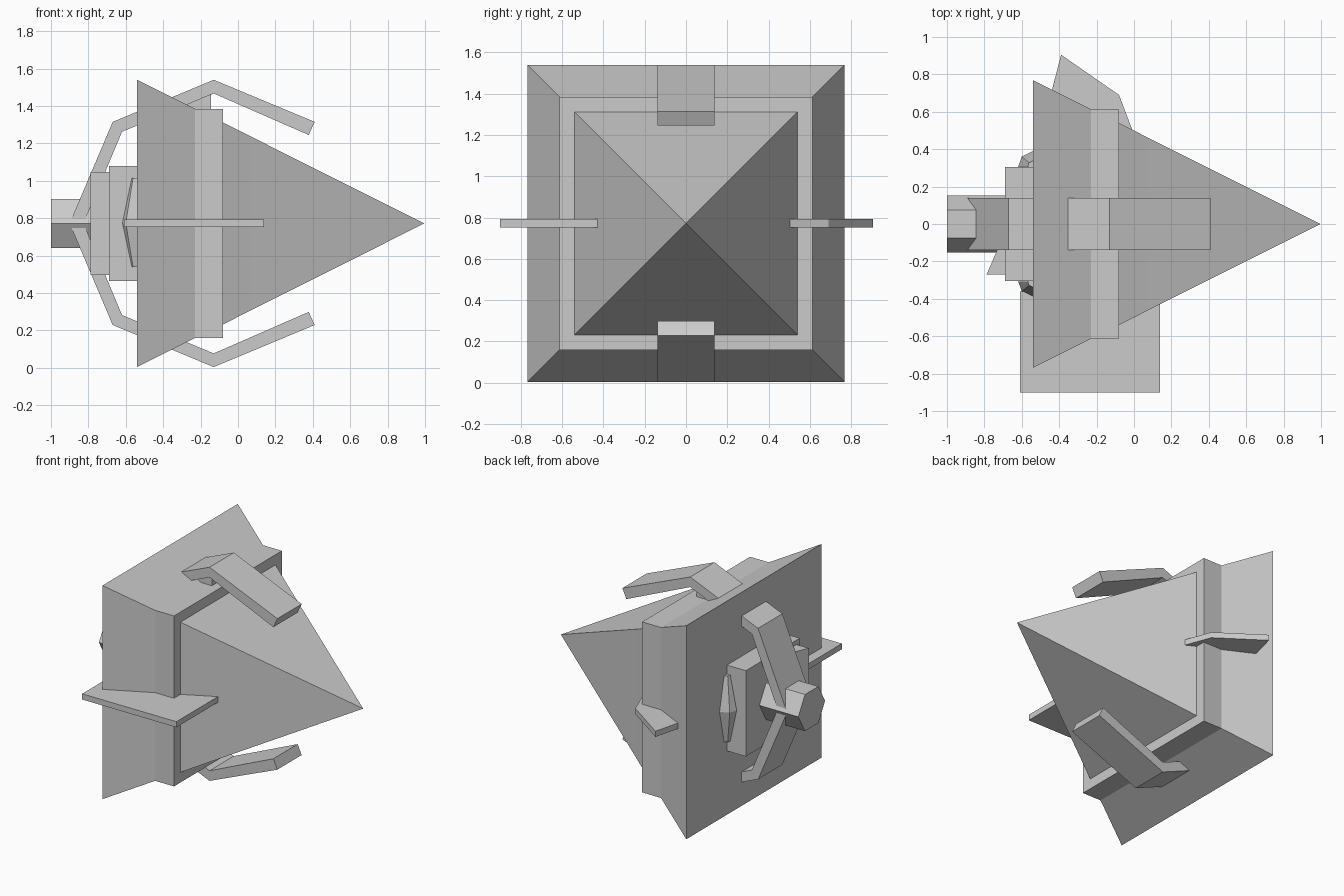
import bpy
from math import cos, sin, pi

if "Cube" in bpy.data.objects:
    bpy.data.objects.remove(bpy.data.objects["Cube"])

CZ = 0.772  # height of the main axis


def loft(name, rings):
    """Skin between matching rings of points, capped at both ends."""
    n = len(rings[0])
    verts = [p for ring in rings for p in ring]
    faces = [list(range(n))[::-1], [len(verts) - n + i for i in range(n)]]
    for r in range(len(rings) - 1):
        for i in range(n):
            j = (i + 1) % n
            faces.append([r * n + i, r * n + j, (r + 1) * n + j, (r + 1) * n + i])
    mesh = bpy.data.meshes.new(name)
    mesh.from_pydata(verts, [], faces)
    obj = bpy.data.objects.new(name, mesh)
    bpy.context.collection.objects.link(obj)
    # consistent outward normals
    import bmesh
    bm = bmesh.new()
    bm.from_mesh(mesh)
    bmesh.ops.remove_doubles(bm, verts=bm.verts, dist=1e-5)
    bmesh.ops.recalc_face_normals(bm, faces=bm.faces)
    bm.to_mesh(mesh)
    bm.free()
    return obj


def square_ring(x, h):
    return [(x, -h, CZ - h), (x, h, CZ - h), (x, h, CZ + h), (x, -h, CZ + h)]


def flat(name, outline, z0, z1):
    return loft(name, [[(x, y, z) for x, y in outline] for z in (z0, z1)])


def box(name, x0, x1, y0, y1, z0, z1):
    return flat(name, [(x0, y0), (x1, y0), (x1, y1), (x0, y1)], z0, z1)


# Square body: flared back plate, straight collar
loft("body", [square_ring(-0.54, 0.768), square_ring(-0.23, 0.613),
              square_ring(-0.08, 0.613)])

# Pointed nose with one edge loop
nose = loft("nose", [square_ring(-0.08, 0.54), square_ring(0.07, 0.464),
                     square_ring(0.995, 0.0005)])

# Bent arms above and below (x, height from the axis)
arm = [(-0.89, 0.025), (-0.67, 0.543), (-0.13, 0.768), (0.41, 0.543),
       (0.378, 0.473), (-0.13, 0.695), (-0.62, 0.49), (-0.815, 0.025)]
for side, label in ((1, "upper"), (-1, "lower")):
    loft(label + "_arm", [[(x, y, CZ + side * z) for x, z in arm]
                          for y in (-0.138, 0.138)])

# Small strut under the upper arm
box("arm_strut", -0.27, -0.145, -0.09, 0.09, 1.25, 1.465)

# Hexagonal hub at the rear
loft("hub", [[(x, 0.152 * cos(i * pi / 3), CZ + 0.152 * sin(i * pi / 3))
              for i in range(6)] for x in (-1.0, -0.66)])

# Rear block and the wedge on its near half
box("rear_block", -0.69, -0.50, -0.306, 0.306, 0.463, 1.08)
flat("rear_wedge", [(-0.788, -0.27), (-0.68, -0.27), (-0.68, -0.02)], 0.497, 1.048)

# Flat side fins, different on each side
flat("near_fin", [(-0.61, -0.90), (0.14, -0.90), (0.14, -0.36), (-0.61, -0.36)],
     0.752, 0.793)
flat("far_fin", [(-0.39, 0.905), (-0.08, 0.69), (0.03, 0.40), (-0.52, 0.40)],
     0.752, 0.793)

# Faceted tapered pods either side of the rear block
pod = [(-0.50, 0.39), (-0.54, 0.39), (-0.60, 0.36), (-0.618, 0.31),
       (-0.60, 0.22), (-0.50, 0.22)]
for side, label in ((1, "far"), (-1, "near")):
    rings = []
    for z, s in ((0.54, 0.35), (0.775, 1.0), (1.015, 0.35)):
        rings.append([(-0.54 + (x + 0.54) * s, side * (0.31 + (y - 0.31) * s), z)
                      for x, y in pod])
    loft(label + "_pod", rings)
